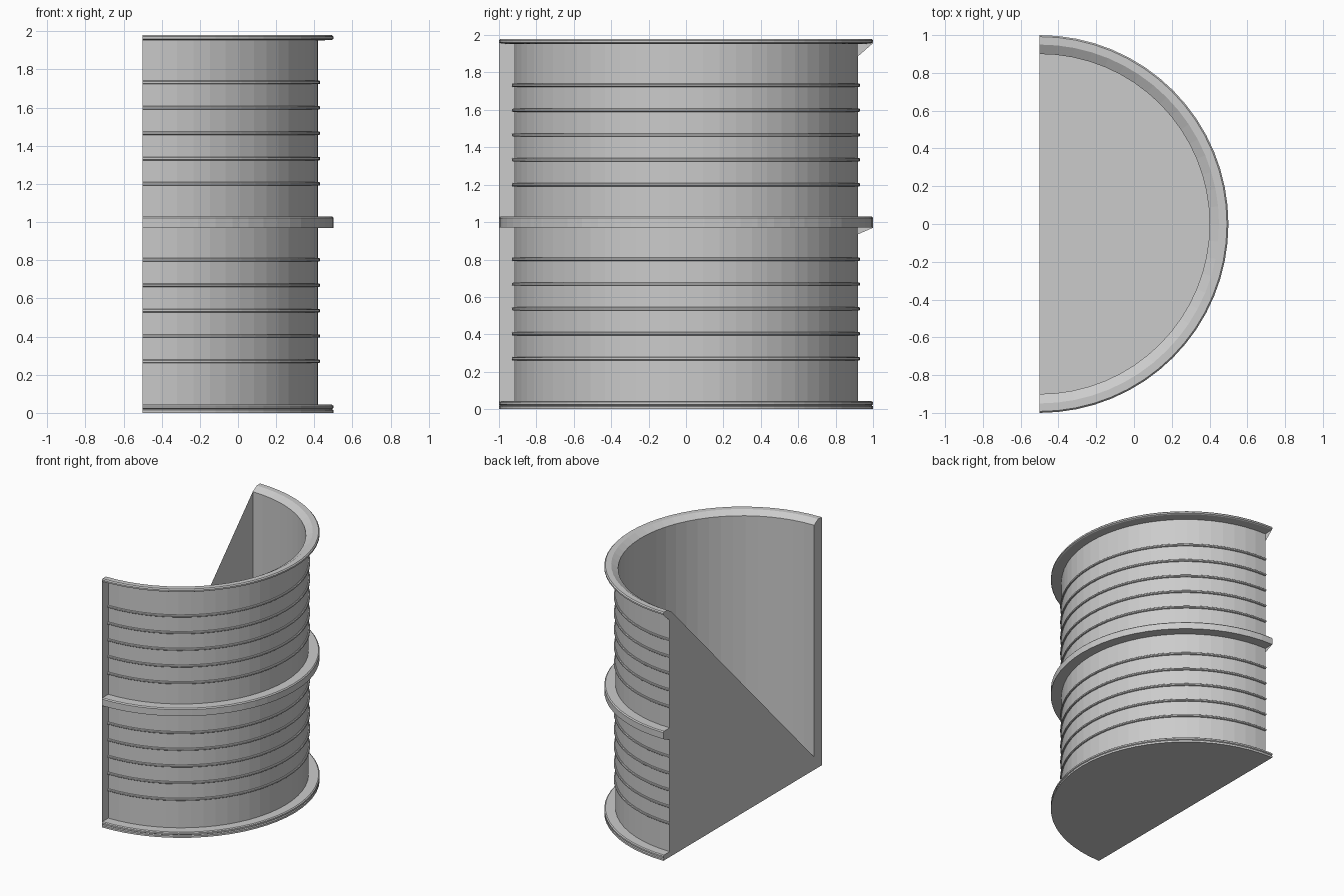
import bpy
import bmesh
from math import cos, sin, pi

old = bpy.data.objects.get("Cube")
if old:
    bpy.data.objects.remove(old, do_unlink=True)

SEGMENTS = 32
FLAT_X = -0.5          # plane of the open flat side
WALL_IN, WALL_OUT, RIM = 0.9, 0.92, 1.0
TOP = 1.98

grey = bpy.data.materials.new("light_grey")
grey.use_nodes = True
colour = (0.6, 0.6, 0.6, 1)
grey.diffuse_color = colour
grey.node_tree.nodes["Principled BSDF"].inputs["Base Color"].default_value = colour


def finish(name, bm):
    mesh = bpy.data.meshes.new(name)
    bm.to_mesh(mesh)
    bm.free()
    mesh.materials.append(grey)
    obj = bpy.data.objects.new(name, mesh)
    bpy.context.collection.objects.link(obj)
    return obj


def half_ring(name, profile):
    """Sweep a closed (radius, height) profile through half a turn."""
    bm = bmesh.new()
    rows = []
    for i in range(SEGMENTS + 1):
        a = -pi / 2 + pi * i / SEGMENTS
        rows.append([bm.verts.new((FLAT_X + r * cos(a), r * sin(a), z))
                     for r, z in profile])
    n = len(profile)
    for a, b in zip(rows, rows[1:]):
        for j in range(n):
            k = (j + 1) % n
            bm.faces.new((a[j], b[j], b[k], a[k]))
    bm.faces.new(rows[0])
    bm.faces.new(rows[-1])
    bmesh.ops.remove_doubles(bm, verts=bm.verts, dist=0.0001)
    bmesh.ops.recalc_face_normals(bm, faces=bm.faces)
    return finish(name, bm)


def flat_plate(name, outline):
    """Single sheet of (y, z) points on the flat side, facing -x."""
    bm = bmesh.new()
    face = bm.faces.new([bm.verts.new((FLAT_X, y, z)) for y, z in outline])
    face.normal_update()
    if face.normal.x > 0:
        face.normal_flip()
    return finish(name, bm)


# Shell and floor
half_ring("curved_wall", [(WALL_IN, 0), (WALL_OUT, 0), (WALL_OUT, 1.96), (WALL_IN, 1.95)])
half_ring("floor", [(0, 0), (WALL_IN, 0), (WALL_IN, 0.03), (0, 0.03)])

# Wide rims at the top, middle and bottom
half_ring("top_rim", [(WALL_IN, 1.95), (RIM - 0.01, 1.955), (RIM, 1.96), (RIM, 1.972),
                      (RIM - 0.008, TOP), (0.95, TOP)])
half_ring("middle_rim", [(WALL_OUT - 0.01, 0.97), (RIM, 0.97), (RIM, 1.022),
                         (RIM - 0.008, 1.03), (WALL_OUT - 0.01, 1.03)])
half_ring("bottom_rim", [(WALL_OUT - 0.01, 0), (RIM, 0), (RIM, 0.015), (RIM - 0.008, 0.02),
                         (RIM, 0.025), (RIM, 0.037), (RIM - 0.008, 0.043),
                         (WALL_OUT - 0.01, 0.043)])

# Two groups of five narrow ribs
for group, start in (("lower", 0.27), ("upper", 1.2)):
    for i in range(5):
        z = start + 0.133 * i
        half_ring(f"{group}_rib_{i + 1}",
                  [(WALL_OUT - 0.01, z - 0.009), (0.926, z - 0.009), (0.931, z - 0.005),
                   (0.931, z + 0.005), (0.926, z + 0.009), (WALL_OUT - 0.01, z + 0.009)])

# Flat side: diagonal panel, upright edge strip and small gussets
flat_plate("diagonal_panel", [(-RIM, 0), (WALL_OUT, 0), (WALL_OUT, 1.96), (WALL_IN, 1.95)])
flat_plate("edge_strip", [(-RIM, 0), (-WALL_IN, 0), (-WALL_IN, 1.95), (-RIM, 1.965)])
for name, z, drop in (("top_gusset", 1.957, 0.07), ("middle_gusset", 0.97, 0.035)):
    flat_plate(name, [(WALL_OUT, z - drop), (RIM, z), (WALL_OUT, z)])
